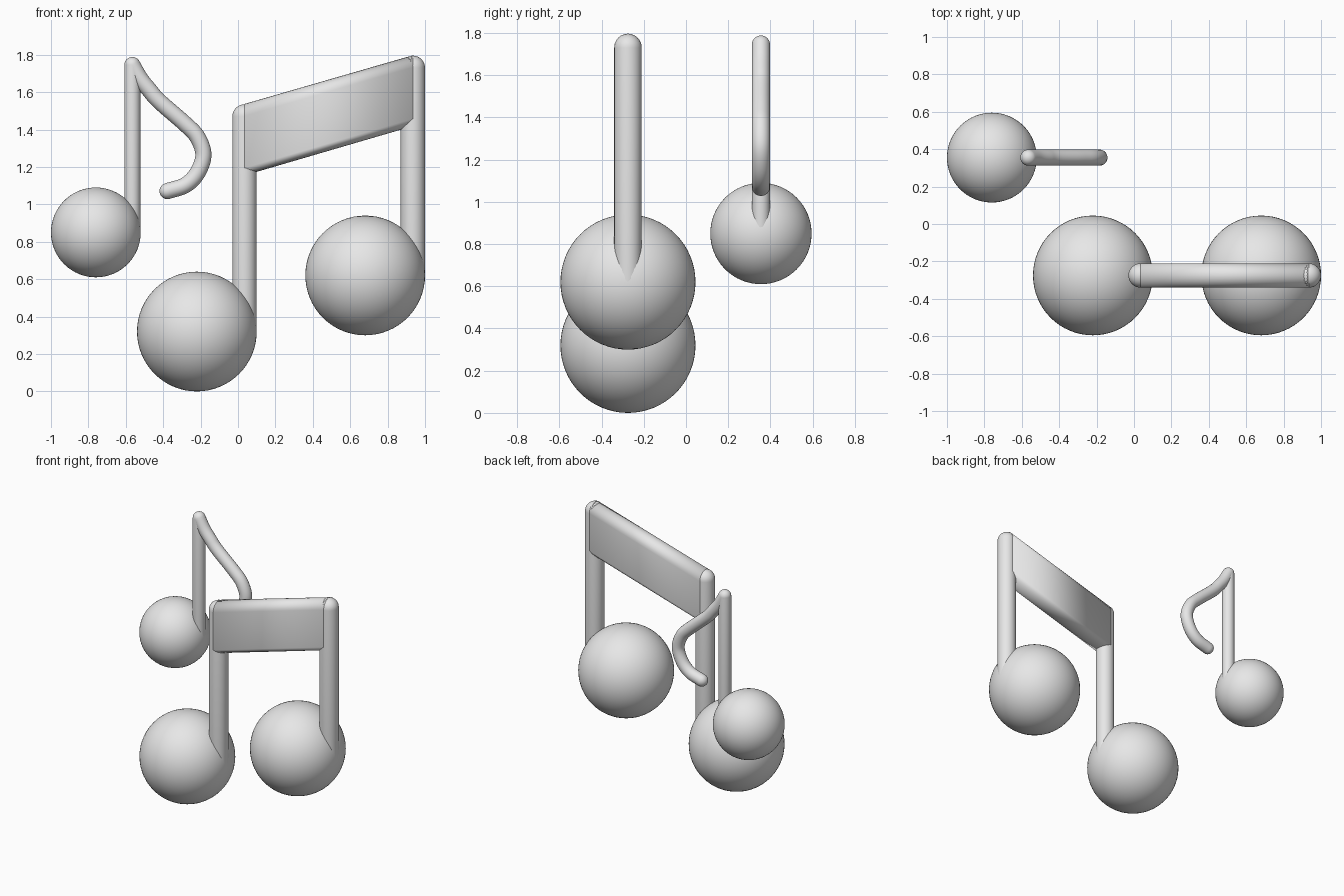
import bpy, bmesh, math
from mathutils import Vector

if "Cube" in bpy.data.objects:
    bpy.data.objects.remove(bpy.data.objects["Cube"])

grey = bpy.data.materials.new("plain grey")
grey.diffuse_color = (0.8, 0.8, 0.8, 1)
grey.use_nodes = True
grey.node_tree.nodes["Principled BSDF"].inputs["Base Color"].default_value = grey.diffuse_color


def finish(name, bm):
    """Turn a bmesh into a smooth-shaded grey object."""
    bmesh.ops.recalc_face_normals(bm, faces=bm.faces)
    for f in bm.faces:
        f.smooth = True
    mesh = bpy.data.meshes.new(name)
    bm.to_mesh(mesh)
    bm.free()
    mesh.materials.append(grey)
    ob = bpy.data.objects.new(name, mesh)
    bpy.context.collection.objects.link(ob)
    return ob


def loft(name, rings):
    """Skin a list of equal-length rings and close both ends."""
    bm = bmesh.new()
    loops = [[bm.verts.new(p) for p in ring] for ring in rings]
    n = len(loops[0])
    for a, b in zip(loops, loops[1:]):
        for i in range(n):
            j = (i + 1) % n
            bm.faces.new((a[i], a[j], b[j], b[i]))
    bm.faces.new(loops[0])
    bm.faces.new(loops[-1])
    return finish(name, bm)


def ball(name, x, y, z, r):
    bm = bmesh.new()
    bmesh.ops.create_uvsphere(bm, u_segments=64, v_segments=32, radius=r)
    bmesh.ops.translate(bm, verts=bm.verts, vec=(x, y, z))
    return finish(name, bm)


def tube(name, path, y, r, sides=32, cap=8):
    """Round-ended tube along (x, z) points in the plane of one y."""
    pts = [Vector((x, y, z)) for x, z in path]
    stations = []
    for i, p in enumerate(pts):
        t = (pts[min(i + 1, len(pts) - 1)] - pts[max(i - 1, 0)]).normalized()
        stations.append((p, t, r))
    (p0, t0, _), (p1, t1, _) = stations[0], stations[-1]
    angles = [math.pi / 2 * k / cap * 0.995 for k in range(1, cap + 1)]
    head = [(p0 - t0 * r * math.sin(a), t0, r * math.cos(a)) for a in reversed(angles)]
    tail = [(p1 + t1 * r * math.sin(a), t1, r * math.cos(a)) for a in angles]
    rings = []
    for p, t, rad in head + stations + tail:
        side, across = Vector((0, 1, 0)), Vector((-t.z, 0, t.x))
        rings.append([p + rad * (math.cos(2 * math.pi * k / sides) * side
                                 + math.sin(2 * math.pi * k / sides) * across)
                      for k in range(sides)])
    return loft(name, rings)


def smooth_path(pts, steps=8):
    """Catmull-Rom curve through the points."""
    v = [Vector(p) for p in pts]
    v = [2 * v[0] - v[1]] + v + [2 * v[-1] - v[-2]]
    out = []
    for a, b, c, d in zip(v, v[1:], v[2:], v[3:]):
        for s in range(steps):
            t = s / steps
            out.append(0.5 * (2 * b + (c - a) * t + (2 * a - 5 * b + 4 * c - d) * t * t
                              + (3 * b - a - 3 * c + d) * t ** 3))
    return out + [v[-2]]


# Double note: two heads and two stems
Y, R = -0.275, 0.065
for side, head_x, head_z, stem_x, top in (("left", -0.22, 0.32, 0.035, 1.47),
                                          ("right", 0.68, 0.62, 0.935, 1.73)):
    ball(side + "_note_head", head_x, Y, head_z, 0.32)
    tube(side + "_stem", [(stem_x, head_z), (stem_x, top)], Y, R)


# Slanted beam with a round top and a softened bottom edge
def beam_section(x, top, bottom):
    arc = [math.pi * k / 12 for k in range(13)]
    upper = [Vector((x, Y + R * math.cos(a), top + R * math.sin(a))) for a in arc]
    lower = [Vector((x, Y - R * math.cos(a), bottom - 0.04 * math.sin(a))) for a in arc]
    return upper + lower


loft("beam", [beam_section(0.035, 1.472, 1.195), beam_section(0.935, 1.732, 1.458)])

# Single note: head, stem and curled flag
ball("small_note_head", -0.76, 0.355, 0.85, 0.24)
tube("small_stem", [(-0.565, 0.85), (-0.565, 1.745)], 0.355, 0.043)
flag = [(-0.565, 1.745), (-0.522, 1.671), (-0.473, 1.61), (-0.42, 1.55), (-0.286, 1.433),
        (-0.217, 1.36), (-0.185, 1.264), (-0.217, 1.168), (-0.281, 1.103), (-0.377, 1.071)]
tube("flag", smooth_path(flag), 0.355, 0.043)
